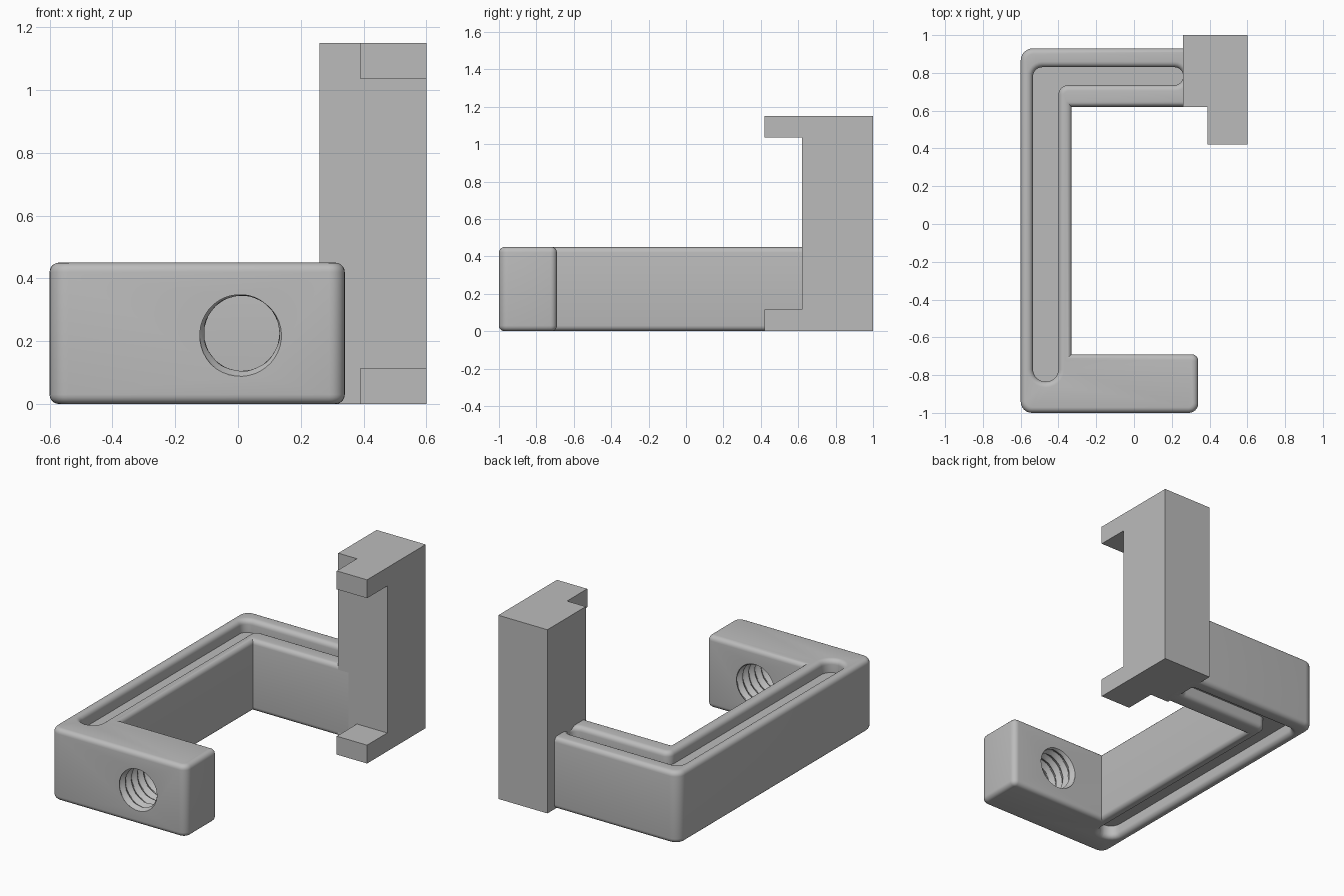
import bpy, bmesh, math
from mathutils import Vector

if "Cube" in bpy.data.objects:
    bpy.data.objects.remove(bpy.data.objects["Cube"])

grey = bpy.data.materials.new("plain grey")
grey.use_nodes = True
grey.diffuse_color = (0.5, 0.5, 0.5, 1)
grey.node_tree.nodes["Principled BSDF"].inputs["Base Color"].default_value = (0.5, 0.5, 0.5, 1)

HEIGHT = 0.45
FILLET = 0.03
DEPTH = 0.08


def finish(bm, name):
    bmesh.ops.recalc_face_normals(bm, faces=bm.faces)
    mesh = bpy.data.meshes.new(name)
    bm.to_mesh(mesh)
    bm.free()
    mesh.materials.append(grey)
    ob = bpy.data.objects.new(name, mesh)
    bpy.context.collection.objects.link(ob)
    return ob


def rounded(corners, steps=6):
    """Right-angled outline with each corner (x, y, radius) rounded."""
    out = []
    for i, (x, y, rad) in enumerate(corners):
        p = Vector((x, y))
        if rad == 0:
            out.append(p)
            continue
        u = (Vector(corners[i - 1][:2]) - p).normalized()
        v = (Vector(corners[(i + 1) % len(corners)][:2]) - p).normalized()
        for k in range(steps + 1):
            a = math.pi / 2 * k / steps
            out.append(p + rad * (u + v - v * math.cos(a) - u * math.sin(a)))
    return out


def inset(loop, d):
    """Move a counter-clockwise loop inward by d."""
    out = []
    for i, p in enumerate(loop):
        e1 = (p - loop[i - 1]).normalized()
        e2 = (loop[(i + 1) % len(loop)] - p).normalized()
        n1, n2 = Vector((-e1.y, e1.x)), Vector((-e2.y, e2.x))
        out.append(p + (n1 + n2) * d / (1 + n1.dot(n2)))
    return out


def bridge(bm, rings):
    n = len(rings[0])
    for a, b in zip(rings, rings[1:]):
        for i in range(n):
            j = (i + 1) % n
            bm.faces.new((a[i], a[j], b[j], b[i]))


def ring_edges(bm, ring):
    return [bm.edges.get((ring[i - 1], ring[i])) for i in range(len(ring))]


def fill(bm, rings):
    edges = [e for r in rings for e in ring_edges(bm, r)]
    bmesh.ops.triangle_fill(bm, use_beauty=True, edges=edges, normal=(0, 0, 1))


# Clamp frame: C outline with rounded rims and a pocket groove on both faces
outline = rounded([(-0.6, -1, 0.06), (0.34, -1, 0.05), (0.34, -0.69, 0.035),
                   (-0.33, -0.69, 0), (-0.33, 0.62, 0), (0.33, 0.62, 0),
                   (0.33, 0.93, 0), (-0.6, 0.93, 0.065)])
groove = rounded([(-0.535, -0.835, 0.066), (-0.4, -0.835, 0.066),
                  (-0.4, 0.735, 0.05), (0.26, 0.735, 0.045),
                  (0.26, 0.83, 0.045), (-0.535, 0.83, 0.05)])
STEPS = 5
arc = [(FILLET * (1 - math.cos(a)), FILLET * (1 - math.sin(a)))
       for a in (math.pi / 2 * k / STEPS for k in range(STEPS + 1))]

bm = bmesh.new()


def add_ring(loop, z):
    return [bm.verts.new((p.x, p.y, z)) for p in loop]


upper = [add_ring(inset(outline, d), HEIGHT - h) for d, h in arc]
lower = [add_ring(inset(outline, d), h) for d, h in arc]
bridge(bm, lower[::-1] + upper)
for top, outer in ((True, upper[-1]), (False, lower[-1])):
    level = (lambda h: HEIGHT - h) if top else (lambda h: h)
    walls = [add_ring(groove, level(DEPTH))]
    walls += [add_ring(inset(groove, -d), level(h)) for d, h in arc]
    bridge(bm, walls)
    fill(bm, [walls[0]])
    fill(bm, [outer, walls[-1]])
frame = finish(bm, "clamp_frame")

# Threaded screw hole through the front arm
bm = bmesh.new()
SIDES, PITCH, ROWS = 40, 0.06, 60
rings = []
for r in range(ROWS + 1):
    y = -1.03 + 0.38 * r / ROWS
    ring = []
    for s in range(SIDES):
        turn = s / SIDES
        wave = abs(2 * ((y / PITCH + turn) % 1) - 1)
        rad = 0.119 + 0.022 * wave
        a = turn * math.tau
        ring.append(bm.verts.new((0.012 + rad * math.cos(a), y, 0.225 + rad * math.sin(a))))
    rings.append(ring)
bridge(bm, rings)
bm.faces.new(rings[0])
bm.faces.new(rings[-1])
cutter = finish(bm, "thread_cutter")
cutter.hide_render = True

cut = frame.modifiers.new("screw hole", 'BOOLEAN')
cut.operation = 'DIFFERENCE'
cut.solver = 'EXACT'
cut.object = cutter
bpy.ops.object.select_all(action='DESELECT')
bpy.context.view_layer.objects.active = frame
frame.select_set(True)
bpy.ops.object.modifier_apply(modifier=cut.name)
bpy.data.objects.remove(cutter)
bpy.ops.object.shade_smooth_by_angle(angle=math.radians(30))


# Upright jaw with a hook at its foot and its top
def box(name, lo, hi):
    bm = bmesh.new()
    bmesh.ops.create_cube(bm, size=1)
    for v in bm.verts:
        v.co = [(a + b) / 2 + c * (b - a) for a, b, c in zip(lo, hi, v.co)]
    return finish(bm, name)


box("jaw_column", (0.26, 0.62, 0), (0.6, 1, 1.15))
for name, z in (("lower_hook", 0), ("upper_hook", 1.035)):
    box(name, (0.39, 0.42, z), (0.6, 0.62, z + 0.115))
